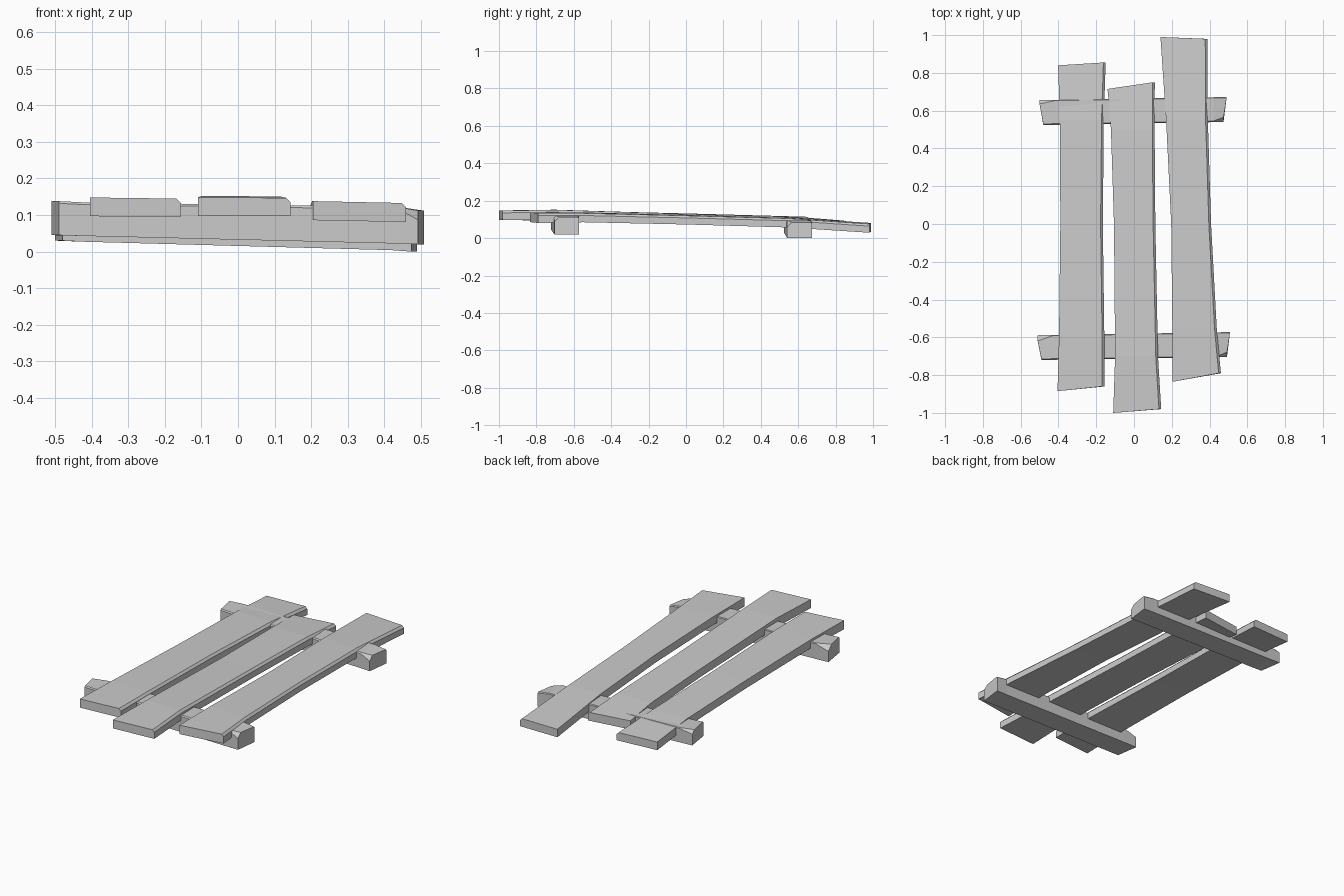
import bpy, bmesh


def loft(name, rings):
    """Skin equal-sized rings of points into a closed flat-faced solid."""
    bm = bmesh.new()
    loops = [[bm.verts.new(p) for p in ring] for ring in rings]
    n = len(loops[0])
    for a, b in zip(loops, loops[1:]):
        for i in range(n):
            j = (i + 1) % n
            bm.faces.new((a[i], a[j], b[j], b[i]))
    bm.faces.new(loops[0])
    bm.faces.new(loops[-1])
    bmesh.ops.recalc_face_normals(bm, faces=bm.faces)
    mesh = bpy.data.meshes.new(name)
    bm.to_mesh(mesh)
    bm.free()
    obj = bpy.data.objects.new(name, mesh)
    bpy.context.collection.objects.link(obj)
    return obj


def plank(name, stations, tilt, bevel=0.012):
    """Stations: y left, y right, x left, x right, bottom z, top z."""
    rings = []
    for yl, yr, xl, xr, zb, zt in stations:
        rings.append([(xl, yl, zb), (xr, yr, zb - tilt),
                      (xr, yr, zt - tilt - bevel),
                      (xr - bevel, yr, zt - tilt), (xl, yl, zt)])
    return loft(name, rings)


def beam(name, stations, half, chamfer):
    """Stations: x, centre y, bottom z, top z, front chamfer, back chamfer.
    The ends are skewed in plan by the last value."""
    rings = []
    for x, y, zb, zt, cf, cb, skew in stations:
        yf, yk = y - half, y + half
        rings.append([(x - skew, yf, zb), (x + skew, yk, zb),
                      (x + skew, yk, zt - cb), (x + skew, yk - cb, zt),
                      (x - skew, yf + cf, zt), (x - skew, yf, zt - cf)])
    return loft(name, rings)


# Three warped planks, drooping towards the back
plank("left_plank", [
    (-0.885, -0.86, -0.405, -0.157, 0.097, 0.148),
    (-0.60, -0.60, -0.397, -0.157, 0.097, 0.147),
    (0.00, 0.00, -0.390, -0.165, 0.085, 0.132),
    (0.55, 0.55, -0.392, -0.160, 0.070, 0.117),
    (0.84, 0.855, -0.402, -0.150, 0.046, 0.094)], 0.003)
plank("middle_plank", [
    (-1.00, -0.98, -0.110, 0.144, 0.098, 0.148),
    (-0.70, -0.70, -0.100, 0.127, 0.099, 0.152),
    (0.00, 0.00, -0.106, 0.113, 0.082, 0.130),
    (0.50, 0.50, -0.122, 0.109, 0.068, 0.117),
    (0.715, 0.75, -0.140, 0.110, 0.050, 0.100)], 0.001)
plank("right_plank", [
    (-0.835, -0.79, 0.205, 0.460, 0.086, 0.138),
    (-0.55, -0.55, 0.203, 0.438, 0.090, 0.138),
    (0.00, 0.00, 0.197, 0.408, 0.078, 0.125),
    (0.55, 0.55, 0.170, 0.391, 0.062, 0.110),
    (0.99, 0.98, 0.140, 0.389, 0.034, 0.081)], 0.005)

# Two cross beams under the planks, sloping down to the right
beam("front_beam", [
    (-0.50, -0.655, 0.045, 0.138, 0.006, 0.030, -0.010),
    (-0.43, -0.653, 0.043, 0.135, 0.006, 0.004, 0.0),
    (0.44, -0.640, 0.022, 0.122, 0.006, 0.004, 0.0),
    (0.50, -0.637, 0.020, 0.112, 0.025, 0.006, 0.008)], 0.066, 0.01)
beam("back_beam", [
    (-0.49, 0.590, 0.030, 0.115, 0.006, 0.020, -0.010),
    (-0.42, 0.591, 0.027, 0.112, 0.006, 0.004, 0.0),
    (0.42, 0.605, 0.004, 0.094, 0.006, 0.004, 0.0),
    (0.482, 0.607, 0.000, 0.084, 0.025, 0.006, 0.008)], 0.066, 0.01)
